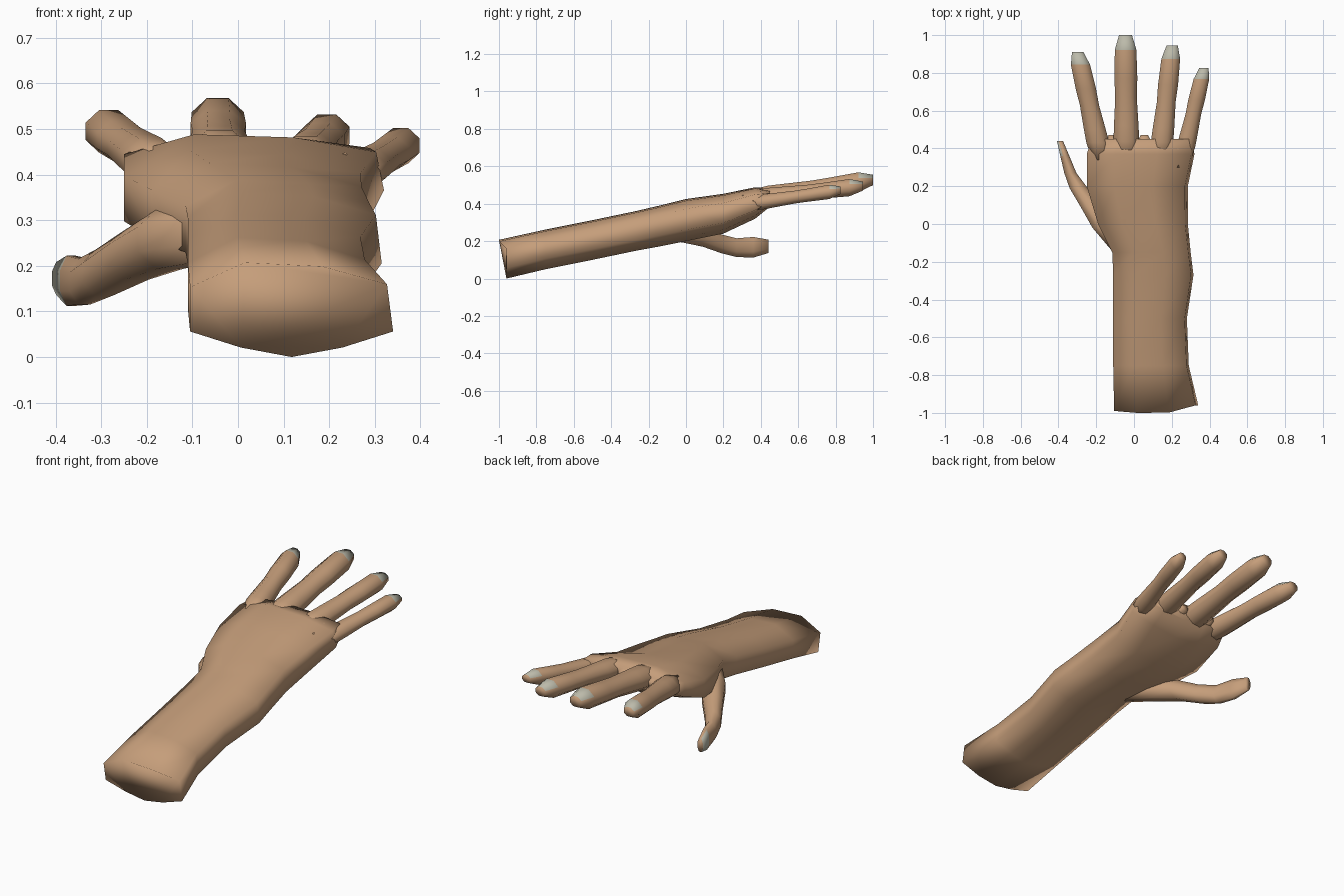
import bpy, bmesh, math
from mathutils import Vector

if "Cube" in bpy.data.objects:
    bpy.data.objects.remove(bpy.data.objects["Cube"])


def material(name, rgb):
    m = bpy.data.materials.new(name)
    m.diffuse_color = (*rgb, 1)
    m.use_nodes = True
    m.node_tree.nodes["Principled BSDF"].inputs["Base Color"].default_value = m.diffuse_color
    return m


SKIN = material("skin", (0.56, 0.34, 0.195))
NAIL = material("nail", (0.50, 0.49, 0.40))


def loft(name, rings, nail_dir=None, nail_dot=0.4):
    """Skin a list of closed rings; last-band faces turned to nail_dir become nail."""
    bm = bmesh.new()
    vs = [[bm.verts.new(p) for p in ring] for ring in rings]
    n = len(vs[0])
    last = []
    for a, b in zip(vs, vs[1:]):
        last = [bm.faces.new((a[i], a[(i + 1) % n], b[(i + 1) % n], b[i])) for i in range(n)]
    bm.faces.new(vs[0])
    bm.faces.new(vs[-1])
    bmesh.ops.recalc_face_normals(bm, faces=bm.faces)
    for f in bm.faces:
        f.smooth = True
    if nail_dir:
        for f in last:
            if f.normal.dot(Vector(nail_dir)) > nail_dot:
                f.material_index = 1
    me = bpy.data.meshes.new(name)
    bm.to_mesh(me)
    bm.free()
    me.materials.append(SKIN)
    me.materials.append(NAIL)
    ob = bpy.data.objects.new(name, me)
    bpy.context.collection.objects.link(ob)
    return ob


def octagon(x, y, z, w, h, slant=0.0):
    """Eight-sided ring across y with half width w and half height h."""
    pts = []
    for i in range(8):
        a = math.radians(22.5 + 45 * i)
        c, s = math.cos(a) / 0.924, math.sin(a) / 0.924
        pts.append((x + w * c, y - slant * s, z + h * s))
    return pts


# Forearm and palm: y, left, right, bottom, top of each cross-section
stations = [
    (-1.00, -0.105, 0.34, 0.00, 0.207),
    (-0.75, -0.11, 0.29, 0.05, 0.262),
    (-0.50, -0.11, 0.28, 0.10, 0.312),
    (-0.27, -0.11, 0.315, 0.148, 0.36),
    (-0.15, -0.115, 0.30, 0.17, 0.388),
    (0.00, -0.19, 0.285, 0.20, 0.425),
    (0.20, -0.25, 0.285, 0.24, 0.453),
    (0.37, -0.25, 0.32, 0.32, 0.488),
    (0.45, -0.225, 0.305, 0.385, 0.48),
]
section = [(0, .27), (0, .74), (.27, 1), (.65, .96), (.97, .77), (1, .27), (.75, .1), (.5, 0), (.25, .1)]
rings = []
for k, (y, x0, x1, z0, z1) in enumerate(stations):
    ring = []
    for u, v in section:
        # the cut end slants towards the underside and outer edge
        dy = max(0.04 * (1 - v), 0.04 if u > 0.9 else 0) if k == 0 else 0
        ring.append((x0 + (x1 - x0) * u, y + dy, z0 + (z1 - z0) * v))
    rings.append(ring)
loft("forearm_and_palm", rings)

# Fingers: base point, tip point, half width
fingers = {
    "index_finger": ((-0.185, 0.40, 0.425), (-0.298, 0.91, 0.505), 0.055),
    "middle_finger": ((-0.040, 0.40, 0.435), (-0.045, 1.00, 0.527), 0.062),
    "ring_finger": ((0.145, 0.40, 0.432), (0.202, 0.945, 0.494), 0.054),
    "little_finger": ((0.268, 0.38, 0.405), (0.370, 0.825, 0.472), 0.045),
}
# along, width factor, height factor
finger_shape = [(-.12, .9, .7), (.06, 1.1, .9), (.2, 1.05, .85), (.45, .92, .76), (.62, .98, .78),
                (.87, .92, .85), (1, .55, .45)]
for name, (base, tip, r) in fingers.items():
    b, t = Vector(base), Vector(tip)
    rings = []
    for k, w, h in finger_shape:
        p = b.lerp(t, k)
        rings.append(octagon(p.x, p.y, p.z, r * w, r * h))
    loft(name, rings, (0, 0, 1))

# Thumb: x, y, z, half width, half height
thumb = [
    (-0.06, -0.15, 0.27, 0.050, 0.060),
    (-0.15, -0.02, 0.258, 0.070, 0.065),
    (-0.22, 0.09, 0.225, 0.062, 0.055),
    (-0.293, 0.19, 0.185, 0.048, 0.050),
    (-0.337, 0.27, 0.165, 0.032, 0.050),
    (-0.366, 0.36, 0.167, 0.024, 0.055),
    (-0.392, 0.44, 0.172, 0.016, 0.036),
]
loft("thumb", [octagon(*s) for s in thumb], (-1, 0, 0), 0.8)

# Webbing between neighbouring fingers
for i, (x, y, z) in enumerate([(-0.115, 0.42, 0.435), (0.055, 0.42, 0.44), (0.215, 0.40, 0.43)]):
    loft(f"finger_web_{i + 1}", [octagon(x, y - 0.1, z - 0.015, 0.05, 0.03),
                                 octagon(x, y, z, 0.045, 0.035),
                                 octagon(x, y + 0.05, z + 0.002, 0.02, 0.015)])
